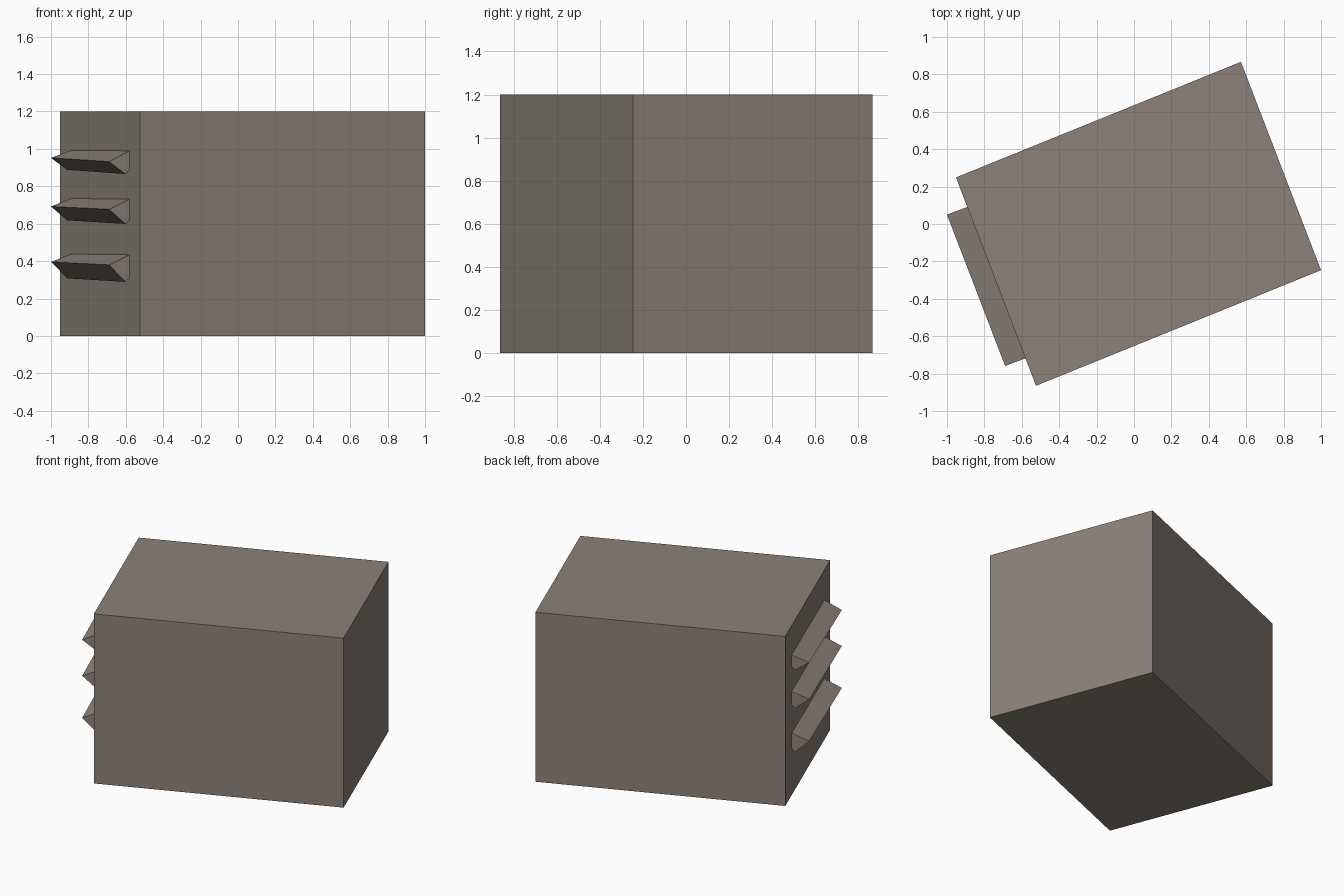
import bpy
from mathutils import Vector

if "Cube" in bpy.data.objects:
    bpy.data.objects.remove(bpy.data.objects["Cube"])


def flat_material(name, rgb):
    m = bpy.data.materials.new(name)
    m.diffuse_color = (*rgb, 1.0)
    m.use_nodes = True
    m.node_tree.nodes["Principled BSDF"].inputs["Base Color"].default_value = m.diffuse_color
    return m


STONE = flat_material("warm grey stone", (0.26, 0.222, 0.19))


def prism(name, start, end):
    """Join two matching cross-sections into a closed solid."""
    n = len(start)
    faces = [tuple(range(n)), tuple(range(2 * n - 1, n - 1, -1))]
    faces += [(i, i + n, (i + 1) % n + n, (i + 1) % n) for i in range(n)]
    mesh = bpy.data.meshes.new(name)
    mesh.from_pydata([tuple(v) for v in start + end], [], faces)
    mesh.materials.append(STONE)
    mesh.validate()
    obj = bpy.data.objects.new(name, mesh)
    bpy.context.collection.objects.link(obj)
    # consistent outward normals
    import bmesh
    bm = bmesh.new()
    bm.from_mesh(mesh)
    bmesh.ops.recalc_face_normals(bm, faces=bm.faces)
    bm.to_mesh(mesh)
    bm.free()
    return obj


# Main block, turned about 22 degrees
corners = [(-0.952, 0.249), (0.572, 0.867), (1.0, -0.247), (-0.524, -0.865)]
prism("main_block",
      [Vector((x, y, 0.0)) for x, y in corners],
      [Vector((x, y, 1.2)) for x, y in corners])

# Wedge-shaped slats on the left end face
back = Vector((-0.891, 0.091, 0))
front = Vector((-0.580, -0.718, 0))
out = Vector((-0.109, -0.041, 0))      # from the face to the slat ridge


def section(base, top, ridge, low):
    points = [(0, top), (1, ridge), (0.2, low), (0, low + 0.022)]
    return [base + out * d + Vector((0, 0, z)) for d, z in points]


slats = [((0.992, 0.952, 0.888), (0.990, 0.932, 0.866)),
         ((0.735, 0.692, 0.618), (0.731, 0.677, 0.599)),
         ((0.438, 0.396, 0.308), (0.434, 0.380, 0.289))]
for i, (zb, zf) in enumerate(slats):
    prism(f"slat_{i + 1}", section(back, *zb), section(front, *zf))
